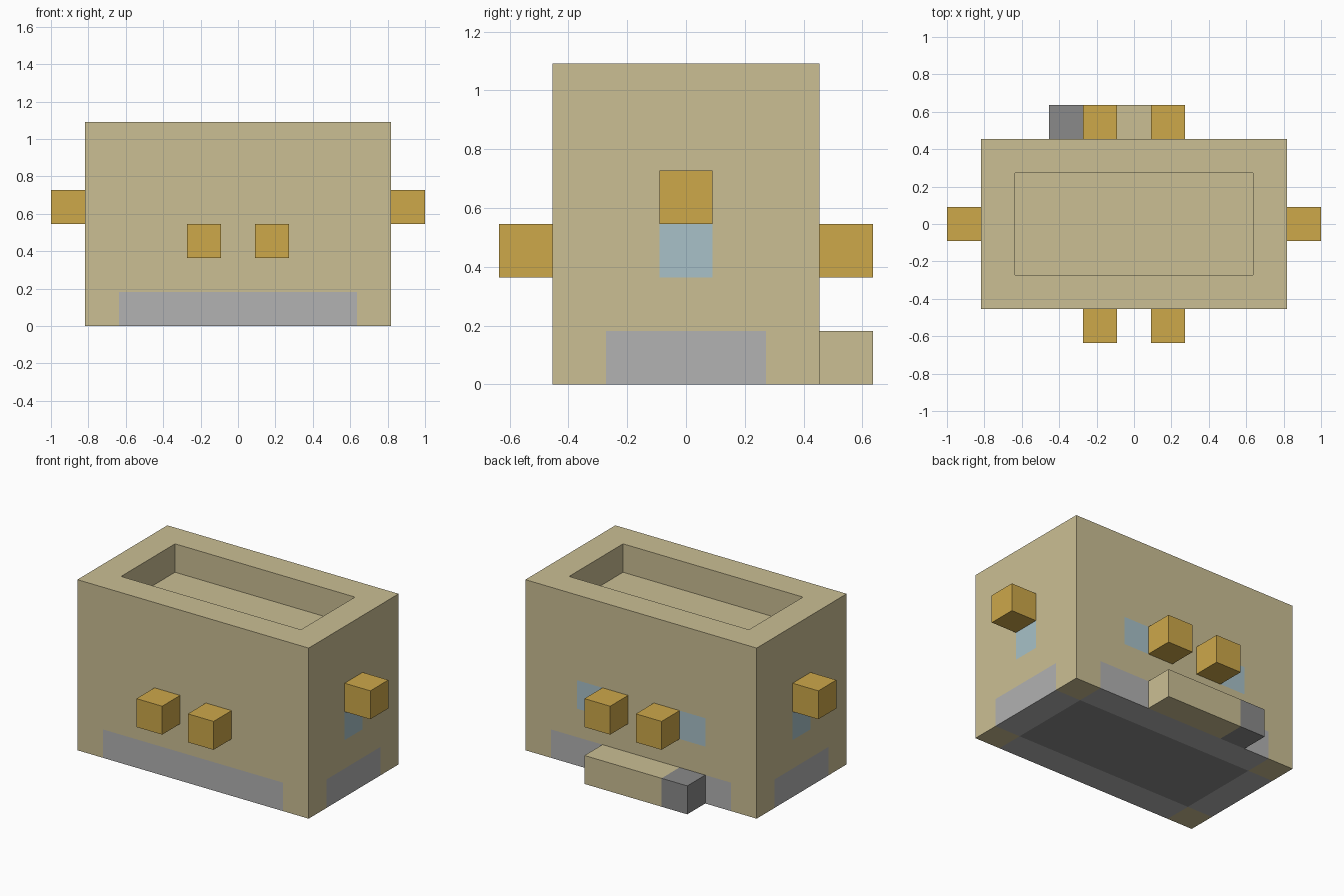
import bpy
import bmesh
from mathutils import Vector

U = 2 / 11  # every part is a whole number of these blocks

cube = bpy.data.objects.get("Cube")
if cube:
    bpy.data.objects.remove(cube, do_unlink=True)


def linear(v):
    v /= 255
    return v / 12.92 if v <= 0.04045 else ((v + 0.055) / 1.055) ** 2.4


def material(name, r, g, b):
    mat = bpy.data.materials.new(name)
    colour = (linear(r), linear(g), linear(b), 1)
    mat.diffuse_color = colour
    mat.use_nodes = True
    shader = next(n for n in mat.node_tree.nodes if n.type == 'BSDF_PRINCIPLED')
    shader.inputs["Base Color"].default_value = colour
    return mat


beige = material("beige", 203, 191, 148)
light_grey = material("light grey", 178, 178, 178)
dark_grey = material("dark grey", 138, 138, 138)
ochre = material("ochre", 205, 168, 74)
pale_blue = material("pale blue", 168, 193, 200)


def box_mesh(low, high):
    """Box between two corners given in blocks."""
    low, high = Vector(low) * U, Vector(high) * U
    bm = bmesh.new()
    bmesh.ops.create_cube(bm, size=1)
    bmesh.ops.scale(bm, vec=high - low, verts=bm.verts)
    bmesh.ops.translate(bm, vec=(low + high) / 2, verts=bm.verts)
    return bm


def finish(bm, name, *mats):
    mesh = bpy.data.meshes.new(name)
    bm.to_mesh(mesh)
    bm.free()
    for mat in mats:
        mesh.materials.append(mat)
    obj = bpy.data.objects.new(name, mesh)
    bpy.context.collection.objects.link(obj)
    return obj


def box(name, low, high, mat):
    return finish(box_mesh(low, high), name, mat)


# Body, cut along the borders of the coloured panels
body = box_mesh((-4.5, -2.5, 0), (4.5, 2.5, 6))
cuts = {0: (-3.5, -2.5, -1.5, 1.5, 2.5, 3.5), 1: (-1.5, -0.5, 0.5, 1.5), 2: (1, 2, 3)}
for axis, places in cuts.items():
    normal = Vector((0, 0, 0))
    normal[axis] = 1
    for place in places:
        bmesh.ops.bisect_plane(body, geom=body.verts[:] + body.edges[:] + body.faces[:],
                               plane_co=normal * place * U, plane_no=normal)

# Pocket sunk into the top
pocket = []
for f in body.faces:
    c = f.calc_center_median() / U
    if c.z > 5.9 and abs(c.x) < 3.5 and abs(c.y) < 1.5:
        pocket.append(f)
sunk = bmesh.ops.extrude_face_region(body, geom=pocket)["geom"]
bmesh.ops.translate(body, vec=(0, 0, -U),
                    verts=[v for v in sunk if isinstance(v, bmesh.types.BMVert)])
stale = [f for f in pocket if f.is_valid]
if stale:
    bmesh.ops.delete(body, geom=stale, context='FACES')
bmesh.ops.recalc_face_normals(body, faces=body.faces)


def panel(c):
    """Material slot of the block at c: grey base, blue windows, beige rest."""
    inner_x, inner_y = abs(c.x) < 3.5, abs(c.y) < 1.5
    if c.z < 1:
        return inner_x + inner_y
    side_window = abs(c.x) > 4 and abs(c.y) < 0.5
    back_window = c.y > 2 and 1.5 < abs(c.x) < 2.5
    return 3 if 2 < c.z < 3 and (side_window or back_window) else 0


for f in body.faces:
    f.material_index = panel(f.calc_center_median() / U - f.normal * 0.1)
finish(body, "body", beige, light_grey, dark_grey, pale_blue)

# Knobs: one on each side, a pair on the front and on the back
for side, x in (("left", 1), ("right", -1)):
    box(side + "_side_knob", (5 * x - 0.5, -0.5, 3), (5 * x + 0.5, 0.5, 4), ochre)
    for end, y in (("front", -3), ("back", 3)):
        box(f"{end}_{side}_knob", (x - 0.5, y - 0.5, 2), (x + 0.5, y + 0.5, 3), ochre)

# Step behind the body with a grey end block
box("back_step", (-1.5, 2.5, 0), (1.5, 3.5, 1), beige)
box("back_step_end", (-2.5, 2.5, 0), (-1.5, 3.5, 1), dark_grey)
